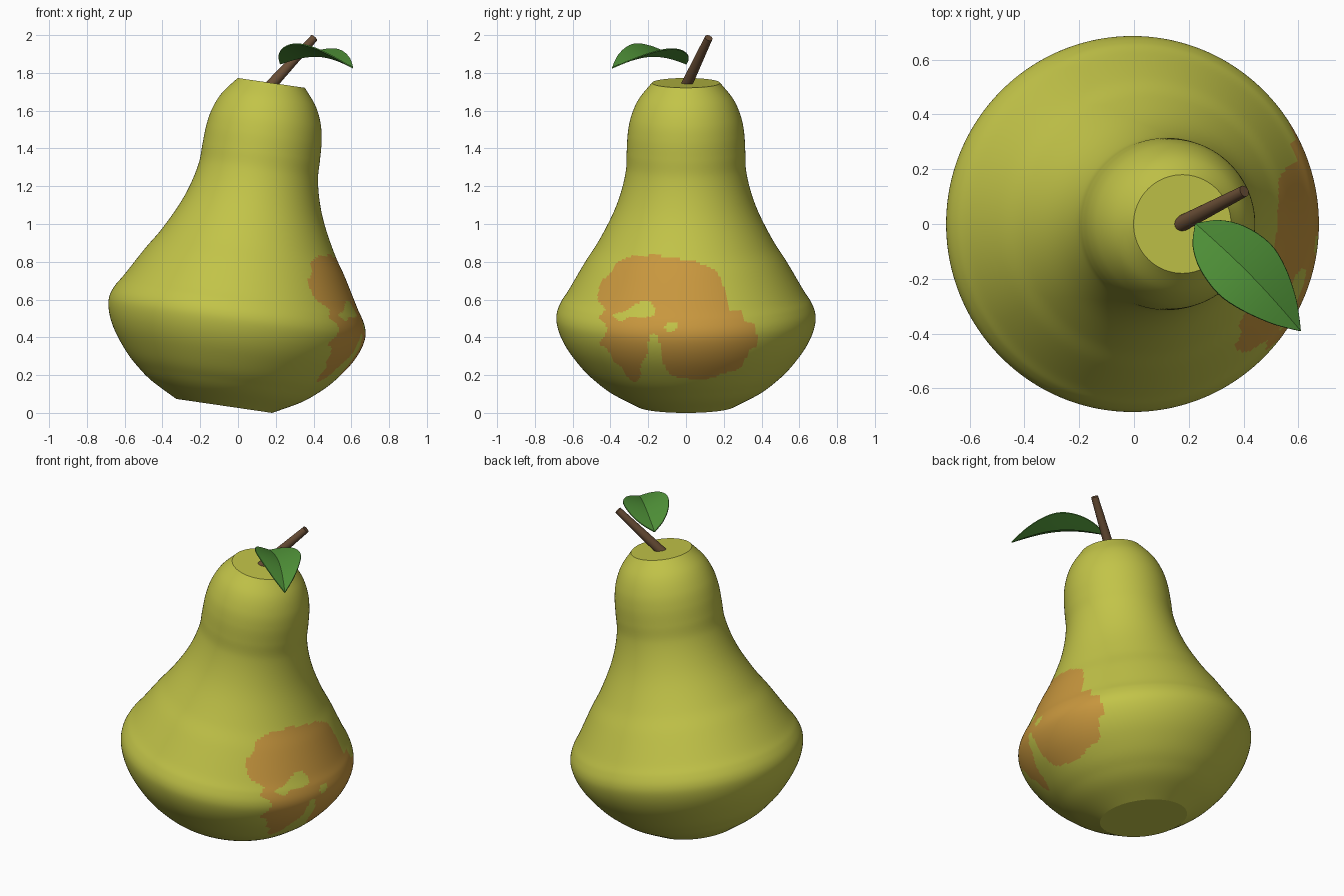
import bpy, bmesh, math
from mathutils import Vector, Matrix

if "Cube" in bpy.data.objects:
    bpy.data.objects.remove(bpy.data.objects["Cube"])


def material(name, rgb):
    m = bpy.data.materials.new(name)
    m.diffuse_color = (*rgb, 1)
    m.use_nodes = True
    m.node_tree.nodes["Principled BSDF"].inputs["Base Color"].default_value = m.diffuse_color
    return m


SKIN = material("yellow green skin", (0.54, 0.55, 0.065))
RUSSET = material("russet patch", (0.58, 0.31, 0.048))
WOOD = material("brown stem", (0.14, 0.075, 0.036))
GREEN = material("leaf green", (0.08, 0.29, 0.04))


def make_object(name, bm, mats, angle, thickness=0):
    bmesh.ops.recalc_face_normals(bm, faces=bm.faces)
    mesh = bpy.data.meshes.new(name)
    bm.to_mesh(mesh)
    bm.free()
    ob = bpy.data.objects.new(name, mesh)
    bpy.context.collection.objects.link(ob)
    for m in mats:
        mesh.materials.append(m)
    bpy.ops.object.select_all(action='DESELECT')
    ob.select_set(True)
    bpy.context.view_layer.objects.active = ob
    if thickness:
        mod = ob.modifiers.new("thickness", 'SOLIDIFY')
        mod.thickness = thickness
        mod.offset = 0
        bpy.ops.object.modifier_apply(modifier=mod.name)
    bpy.ops.object.shade_smooth_by_angle(angle=math.radians(angle))
    return ob


def smooth_curve(pts, steps):
    """Catmull-Rom curve through 2D points."""
    p = [Vector(q) for q in pts]
    p = [2 * p[0] - p[1]] + p + [2 * p[-1] - p[-2]]
    out = []
    for i in range(1, len(p) - 2):
        a, b, c, d = p[i - 1:i + 3]
        for k in range(steps):
            t = k / steps
            out.append(0.5 * (2 * b + (c - a) * t + (2 * a - 5 * b + 4 * c - d) * t * t
                              + (3 * b - a - 3 * c + d) * t ** 3))
    return out + [p[-2]]


def lathe(bm, profile, sides):
    """Closed solid of revolution about z from (radius, height) points."""
    rings = [[bm.verts.new((r * math.cos(2 * math.pi * i / sides),
                            r * math.sin(2 * math.pi * i / sides), z))
              for i in range(sides)] for r, z in profile]
    for a, b in zip(rings, rings[1:]):
        for i in range(sides):
            j = (i + 1) % sides
            bm.faces.new((a[i], a[j], b[j], b[i]))
    bm.faces.new(rings[0][::-1])
    bm.faces.new(rings[-1])


def inside(y, z, poly):
    hit = False
    for (y1, z1), (y2, z2) in zip(poly, poly[1:] + poly[:1]):
        if (z1 > z) != (z2 > z) and y < y1 + (z - z1) * (y2 - y1) / (z2 - z1):
            hit = not hit
    return hit


# Pear body: lathe profile on a leaning axis
profile = [(.257, 0), (.40, .077), (.485, .142), (.55, .205), (.62, .295), (.662, .37),
           (.684, .44), (.684, .495), (.663, .55), (.622, .615), (.535, .765), (.465, .875),
           (.39, 1.02), (.345, 1.14), (.318, 1.26), (.314, 1.36), (.308, 1.46),
           (.29, 1.55), (.25, 1.64), (.18, 1.728)]
bm = bmesh.new()
lathe(bm, smooth_curve(profile, 9), 288)
bm.transform(Matrix.Translation((-.073, 0, .037)) @ Matrix.Rotation(math.radians(8.3), 4, 'Y'))

# Russet patch: outline and two holes in (y, z), seen from the right
outline = [(-.455, .69), (-.39, .755), (-.36, .80), (-.285, .83), (-.217, .825), (-.165, .845),
           (-.095, .82), (.02, .81), (.075, .79), (.153, .757), (.19, .69), (.222, .60),
           (.235, .545), (.296, .545), (.312, .487), (.365, .465), (.376, .36), (.338, .333),
           (.312, .28), (.275, .228), (.19, .21), (.138, .185), (.02, .18), (-.074, .20),
           (-.116, .254), (-.132, .333), (-.153, .407), (-.18, .418), (-.20, .376),
           (-.206, .307), (-.238, .254), (-.243, .185), (-.275, .164), (-.317, .20),
           (-.35, .25), (-.39, .28), (-.418, .344), (-.46, .36), (-.428, .413),
           (-.423, .466), (-.46, .503), (-.428, .545), (-.466, .60)]
holes = [[(-.386, .524), (-.339, .534), (-.286, .56), (-.243, .587), (-.19, .587), (-.159, .545),
          (-.175, .513), (-.243, .503), (-.296, .508), (-.339, .487), (-.381, .503)],
         [(-.116, .45), (-.095, .476), (-.058, .481), (-.042, .46), (-.085, .428)]]
outline, *holes = [[tuple(v) for v in smooth_curve(p + p[:1], 3)][:-1] for p in [outline] + holes]
for f in bm.faces:
    c = f.calc_center_median()
    if c.x > 0.2 and .1 < c.z < .9 and inside(c.y, c.z, outline):
        f.material_index = 0 if any(inside(c.y, c.z, h) for h in holes) else 1
make_object("pear_body", bm, [SKIN, RUSSET], 15)

# Stem: straight tapered rod
foot, tip = Vector((.165, -.003, 1.725)), Vector((.403, .12, 1.985))
bm = bmesh.new()
lathe(bm, [(.030, 0), (.021, (tip - foot).length)], 24)
bm.transform(Matrix.Translation(foot) @ (tip - foot).to_track_quat('Z', 'Y').to_matrix().to_4x4())
make_object("stem", bm, [WOOD], 35)

# Leaf: arched midrib with both halves folded upwards
base, along, across = Vector((.226, 0)), Vector((.70, -.714)), Vector((.714, .70))
widths = smooth_curve([(0, .006), (.05, .068), (.13, .113), (.24, .132), (.34, .112),
                       (.44, .07), (.50, .034), (.547, .001)], 4)
bm = bmesh.new()
rows = []
for t, w in widths:
    u = t / .547
    shift = .012 * math.sin(math.pi * u)
    row = []
    for k in range(-4, 5):
        s = k / 4 * w
        p = base + along * t + across * (s + shift)
        z = 1.848 + .045 * math.sin(math.pi * u) - .022 * u * u + abs(s) * (.5 if k < 0 else .3)
        row.append(bm.verts.new((p.x, p.y, z)))
    rows.append(row)
for a, b in zip(rows, rows[1:]):
    for i in range(8):
        bm.faces.new((a[i], b[i], b[i + 1], a[i + 1]))
make_object("leaf", bm, [GREEN], 30, thickness=.006)
